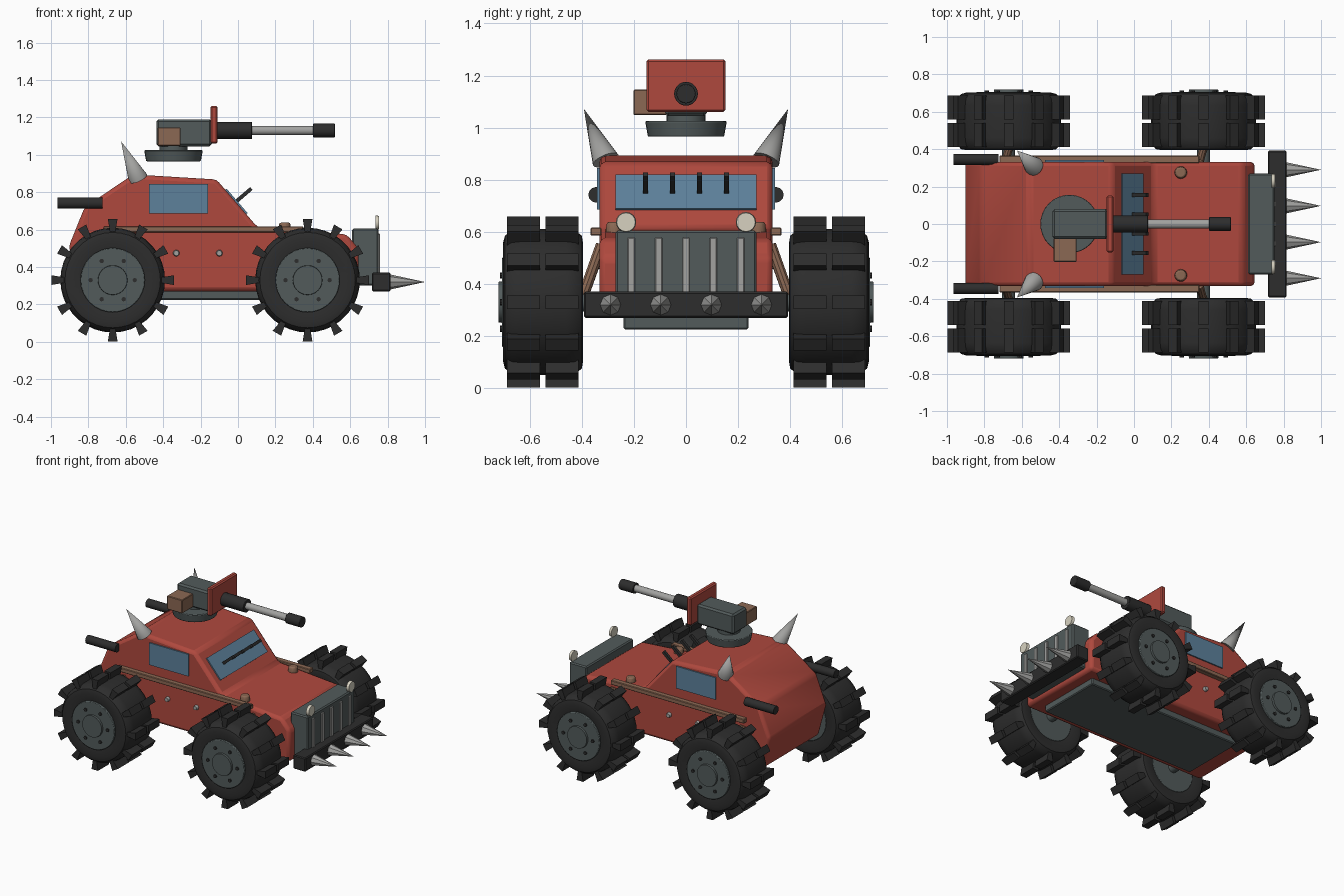
import bpy, bmesh, math
from mathutils import Vector, Matrix

if "Cube" in bpy.data.objects:
    bpy.data.objects.remove(bpy.data.objects["Cube"])


def mat(name, r, g, b):
    m = bpy.data.materials.new(name)
    m.diffuse_color = (r, g, b, 1)
    m.use_nodes = True
    m.node_tree.nodes["Principled BSDF"].inputs["Base Color"].default_value = m.diffuse_color
    return m


RED = mat("red_paint", 0.43, 0.066, 0.048)
GREY = mat("gunmetal_grey", 0.085, 0.105, 0.105)
BLACK = mat("black_rubber", 0.026, 0.026, 0.026)
BROWN = mat("brown_leather", 0.26, 0.14, 0.088)
BLUE = mat("blue_glass", 0.11, 0.22, 0.33)
STEEL = mat("bare_steel", 0.36, 0.36, 0.35)
CREAM = mat("lamp_cream", 0.68, 0.64, 0.53)


def finish(name, bm, material, bevel=0, segs=2, smooth=True):
    bmesh.ops.recalc_face_normals(bm, faces=bm.faces)
    me = bpy.data.meshes.new(name)
    bm.to_mesh(me)
    bm.free()
    me.materials.append(material)
    ob = bpy.data.objects.new(name, me)
    bpy.context.collection.objects.link(ob)
    if bevel:
        mod = ob.modifiers.new("bevel", 'BEVEL')
        mod.width, mod.segments, mod.limit_method = bevel, segs, 'ANGLE'
    if smooth:
        bpy.ops.object.select_all(action='DESELECT')
        ob.select_set(True)
        bpy.context.view_layer.objects.active = ob
        bpy.ops.object.shade_smooth_by_angle(angle=math.radians(35))
    return ob


def box(name, lo, hi, material, bevel=0.006):
    lo, hi = Vector(lo), Vector(hi)
    bm = bmesh.new()
    bmesh.ops.create_cube(bm, size=1, matrix=Matrix.Translation((lo + hi) / 2)
                          @ Matrix.Diagonal((*(hi - lo), 1)))
    return finish(name, bm, material, bevel, 1, False)


def rod(name, a, b, r1, r2, material, n=20, bevel=0):
    a, b = Vector(a), Vector(b)
    d = b - a
    bm = bmesh.new()
    bmesh.ops.create_cone(bm, cap_ends=True, segments=n, radius1=r1, radius2=r2,
                          depth=d.length,
                          matrix=Matrix.Translation((a + b) / 2)
                          @ d.to_track_quat('Z', 'Y').to_matrix().to_4x4())
    return finish(name, bm, material, bevel)


def prism(name, pts, y0, y1, material, bevel=0, segs=2):
    # side profile in x-z, extruded along y
    bm = bmesh.new()
    f = bm.faces.new([bm.verts.new((x, y0, z)) for x, z in pts])
    r = bmesh.ops.extrude_face_region(bm, geom=[f])
    bmesh.ops.translate(bm, vec=(0, y1 - y0, 0),
                        verts=[v for v in r["geom"] if isinstance(v, bmesh.types.BMVert)])
    return finish(name, bm, material, bevel, segs)


# hull and belly plate
prism("body", [(-0.84, 0.27), (-0.905, 0.51), (-0.82, 0.72), (-0.56, 0.895),
               (-0.115, 0.868), (0.105, 0.612), (0.58, 0.575), (0.645, 0.50),
               (0.645, 0.27)], -0.332, 0.332, RED, 0.022)
box("belly_plate", (-0.68, -0.24, 0.225), (0.56, 0.24, 0.28), GREY)

# windscreen and its pegs, placed along the screen slope
down = Vector((0.22, 0, -0.256)).normalized()
out = Vector((-down.z, 0, down.x))
mid = Vector((-0.012, 0, 0.748))
c = [mid + down * s + out * o for s, o in ((-0.086, -0.01), (0.086, -0.01),
                                           (0.086, 0.009), (-0.086, 0.009))]
prism("windscreen", [(p.x, p.z) for p in c], -0.27, 0.27, BLUE)
for y in (-0.155, -0.052, 0.052, 0.155):
    c = [mid + down * s + out * o for s, o in ((-0.01, 0), (0.01, 0),
                                               (0.01, 0.11), (-0.01, 0.11))]
    prism("screen_peg", [(p.x, p.z) for p in c], y - 0.01, y + 0.01, BLACK)

# parts on both flanks
for s in (-1, 1):
    ya, yb = sorted((s * 0.325, s * 0.341))
    box("side_window", (-0.475, ya, 0.685), (-0.16, yb, 0.845), BLUE, 0)
    ya, yb = sorted((s * 0.325, s * 0.366))
    box("side_rail", (-0.72, ya, 0.585), (0.35, yb, 0.617), BROWN, 0.004)
    rod("exhaust_pipe", (-0.965, s * 0.345, 0.742), (-0.725, s * 0.345, 0.742),
        0.03, 0.03, BLACK, 12)
    rod("roof_horn", (-0.535, s * 0.308, 0.875), (-0.625, s * 0.392, 1.072),
        0.053, 0.0, STEEL, 16)
    rod("hood_knob", (0.25, s * 0.275, 0.59), (0.25, s * 0.275, 0.637),
        0.036, 0.03, BROWN, 10, 0.008)
    rod("headlight", (0.735, s * 0.23, 0.637), (0.755, s * 0.23, 0.637),
        0.039, 0.036, CREAM, 16)
    for x in (-0.33, -0.10):
        rod("rivet", (x, s * 0.32, 0.474), (x, s * 0.352, 0.474), 0.02, 0.014, STEEL, 12)
    for x in (-0.67, 0.37):
        rod("suspension_strut", (x - 0.02, s * 0.325, 0.55), (x, s * 0.40, 0.34),
            0.022, 0.022, BROWN, 10)

# radiator, bumper and spikes
box("radiator", (0.61, -0.27, 0.30), (0.75, 0.27, 0.606), GREY, 0.008)
for i in range(-2, 3):
    box("grille_slat", (0.74, i * 0.105 - 0.014, 0.35), (0.759, i * 0.105 + 0.014, 0.578),
        STEEL, 0.003)
box("bumper", (0.717, -0.392, 0.27), (0.815, 0.392, 0.37), BLACK, 0.006)
for y in (-0.29, -0.097, 0.097, 0.29):
    rod("bumper_spike", (0.81, y, 0.32), (1.0, y, 0.32), 0.041, 0.0, STEEL, 8)

# turret and gun
rod("turret_ring", (-0.345, 0, 0.965), (-0.345, 0, 1.025), 0.146, 0.157, GREY, 32, 0.005)
rod("turret_pivot", (-0.345, 0, 1.02), (-0.345, 0, 1.06), 0.075, 0.075, GREY, 24)
box("gun_housing", (-0.437, -0.08, 1.045), (-0.14, 0.08, 1.19), GREY, 0.012)
box("ammo_box", (-0.43, -0.202, 1.048), (-0.307, -0.075, 1.146), BROWN, 0.004)
box("gun_shield", (-0.146, -0.152, 1.06), (-0.11, 0.152, 1.262), RED, 0.008)
for name, x0, x1, r, m in (("barrel_sleeve", -0.12, 0.075, 0.046, BLACK),
                           ("gun_barrel", 0.07, 0.42, 0.025, STEEL),
                           ("muzzle", 0.402, 0.518, 0.037, BLACK)):
    rod(name, (x0, 0, 1.13), (x1, 0, 1.13), r, r, m, 20, 0.003)


# wheels
def tyre(cx, s):
    prof = [(0.16, 0.41), (0.225, 0.395), (0.255, 0.40), (0.275, 0.425), (0.28, 0.46),
            (0.28, 0.635), (0.275, 0.67), (0.255, 0.695), (0.225, 0.703), (0.16, 0.69)]
    n = 36
    bm = bmesh.new()
    rings = []
    for i in range(n):
        a = 2 * math.pi * i / n
        rings.append([bm.verts.new((cx + r * math.cos(a), s * y, 0.33 + r * math.sin(a)))
                      for r, y in prof])
    for i in range(n):
        p, q = rings[i], rings[(i + 1) % n]
        for j in range(len(prof)):
            k = (j + 1) % len(prof)
            bm.faces.new((p[j], p[k], q[k], q[j]))
    finish("tyre", bm, BLACK)


def lugs(cx, s):
    bm = bmesh.new()
    for i in range(12):
        a = i * math.pi / 6
        u, t = Vector((math.cos(a), 0, math.sin(a))), Vector((-math.sin(a), 0, math.cos(a)))
        for y0, y1 in ((0.413, 0.54), (0.56, 0.687)):
            ends = []
            for y in (y0, y1):
                o = Vector((cx, s * y, 0.33))
                ends.append([bm.verts.new(o + u * r + t * w) for r, w in
                             ((0.25, -0.013), (0.25, 0.013), (0.328, 0.026), (0.328, -0.026))])
            p, q = ends
            bm.faces.new(p)
            bm.faces.new(q)
            for j in range(4):
                bm.faces.new((p[j], p[(j + 1) % 4], q[(j + 1) % 4], q[j]))
    finish("tread_lugs", bm, BLACK, smooth=False)


for cx in (-0.67, 0.372):
    rod("axle", (cx, -0.45, 0.33), (cx, 0.45, 0.33), 0.035, 0.035, GREY, 16)
    for s in (-1, 1):
        tyre(cx, s)
        lugs(cx, s)
        rod("hub", (cx, s * 0.405, 0.33), (cx, s * 0.706, 0.33), 0.172, 0.172, GREY, 32, 0.004)
        rod("hub_cap", (cx, s * 0.70, 0.33), (cx, s * 0.72, 0.33), 0.08, 0.078, GREY, 24)
        for i in range(6):
            a = math.radians(60 * i)
            x, z = cx + 0.118 * math.cos(a), 0.33 + 0.118 * math.sin(a)
            rod("wheel_bolt", (x, s * 0.70, z), (x, s * 0.714, z), 0.012, 0.012, BLACK, 8)
